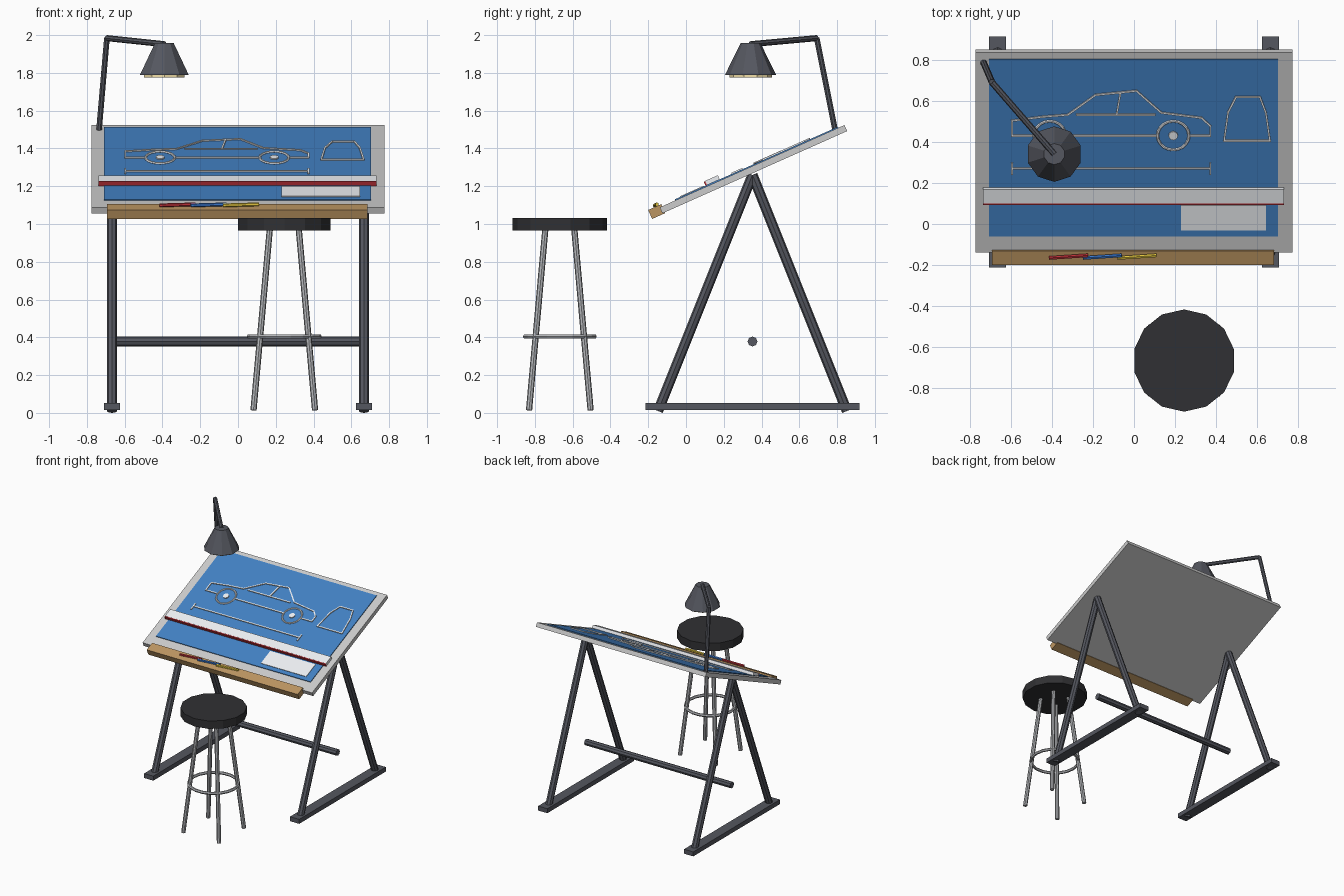
import bpy, bmesh, math
from mathutils import Vector, Matrix

if "Cube" in bpy.data.objects:
    bpy.data.objects.remove(bpy.data.objects["Cube"])

TILT = math.radians(24)
BOARD = Matrix.Translation((0, 0.357, 1.29)) @ Matrix.Rotation(TILT, 4, 'X')
TOP = 0.0175  # board surface height in board space


def mat(name, r, g, b):
    m = bpy.data.materials.new(name)
    m.diffuse_color = (r, g, b, 1)
    m.use_nodes = True
    m.node_tree.nodes["Principled BSDF"].inputs["Base Color"].default_value = m.diffuse_color
    return m


STEEL = mat("dark_steel", 0.09, 0.095, 0.115)
CHROME = mat("chrome", 0.45, 0.46, 0.48)
BLUE = mat("blueprint_blue", 0.055, 0.22, 0.55)
WHITE = mat("ink_white", 0.85, 0.87, 0.9)
RED = mat("red", 0.5, 0.03, 0.04)
PENCIL_BLUE = mat("pencil_blue", 0.04, 0.18, 0.6)
YELLOW = mat("yellow", 0.75, 0.55, 0.05)
WOOD = mat("wood", 0.5, 0.3, 0.12)
BLACK = mat("black_vinyl", 0.03, 0.03, 0.033)
GLOW = mat("lamp_glow", 0.9, 0.75, 0.4)


def finish(name, bm, material=None):
    me = bpy.data.meshes.new(name)
    bm.to_mesh(me)
    bm.free()
    ob = bpy.data.objects.new(name, me)
    bpy.context.collection.objects.link(ob)
    if material:
        me.materials.append(material)
    return ob


def add_box(bm, size, matrix):
    bmesh.ops.create_cube(bm, size=1, matrix=matrix @ Matrix.Diagonal((*size, 1)))


def box(name, size, loc, material=None, frame=Matrix()):
    bm = bmesh.new()
    add_box(bm, size, frame @ Matrix.Translation(loc))
    return finish(name, bm, material)


def rod(name, a, b, r, material, sides=8, r2=None):
    a, b = Vector(a), Vector(b)
    d = b - a
    rot = Matrix() if abs(d.x) + abs(d.y) < 1e-6 else d.to_track_quat('Z', 'Y').to_matrix().to_4x4()
    bm = bmesh.new()
    bmesh.ops.create_cone(bm, cap_ends=True, segments=sides, radius1=r,
                          radius2=r if r2 is None else r2, depth=d.length,
                          matrix=Matrix.Translation((a + b) / 2) @ rot)
    return finish(name, bm, material)


def ring(name, major, minor, matrix, material, n, m):
    bpy.ops.mesh.primitive_torus_add(major_radius=major, minor_radius=minor,
                                     major_segments=n, minor_segments=m)
    ob = bpy.context.object
    ob.name = name
    ob.data.transform(matrix)
    ob.data.materials.append(material)
    return ob


def plan_v(y):
    """Plan-view y to distance along the board."""
    return (y - 0.348) / math.cos(TILT)


# Trestles: foot and A-shaped legs on each side
for side, x in (("left", -0.667), ("right", 0.667)):
    box(side + "_foot", (0.084, 1.132, 0.037), (x, 0.352, 0.035), STEEL)
    for end, y in (("front", -0.148), ("back", 0.852)):
        rod(f"{side}_{end}_leg", (x, y, 0.01), (x, 0.352, 1.26), 0.027, STEEL)
rod("cross_bar", (-0.667, 0.352, 0.378), (0.667, 0.352, 0.378), 0.026, STEEL)

# Board, paper, title block
box("drawing_board", (1.55, 1.071, 0.035), (0, 0, 0), None, BOARD)
box("blueprint_sheet", (1.413, 0.946, 0.006), (-0.002, 0.027, TOP + 0.003), BLUE, BOARD)
box("title_block", (0.414, 0.134, 0.006), (0.438, plan_v(0.032), TOP + 0.007), WHITE, BOARD)

# Sliding straightedge with red edge
box("straightedge", (1.471, 0.074, 0.024), (-0.002, plan_v(0.145), TOP + 0.018), WHITE, BOARD)
box("straightedge_red_edge", (1.471, 0.008, 0.024), (-0.002, plan_v(0.145) - 0.041, TOP + 0.017), RED, BOARD)

# Pencil tray and pencils
box("pencil_tray", (1.38, 0.076, 0.052), (-0.004, -0.559, 0.0036), WOOD, BOARD)
for name, x, m in (("red", -0.32, RED), ("blue", -0.155, PENCIL_BLUE), ("yellow", 0.015, YELLOW)):
    a = BOARD @ Vector((x - 0.095, -0.556, 0.038))
    b = BOARD @ Vector((x + 0.095, -0.542, 0.038))
    rod(name + "_pencil", a, b, 0.01, m, 6)

# Car drawing as raised lines (plan x, plan y)
body = [(-0.5, 0.434), (-0.597, 0.434), (-0.597, 0.507), (-0.45, 0.526), (-0.324, 0.536),
        (-0.188, 0.633), (0.012, 0.653), (0.134, 0.546), (0.33, 0.521), (0.373, 0.482),
        (0.373, 0.434), (0.273, 0.434)]
rear_view = [(0.441, 0.409), (0.46, 0.546), (0.499, 0.623), (0.616, 0.623), (0.645, 0.546),
             (0.665, 0.409), (0.441, 0.409)]
strokes = [body, rear_view,
           [(-0.33, 0.434), (0.11, 0.434)],
           [(-0.28, 0.536), (0.1, 0.536)],
           [(-0.066, 0.645), (-0.085, 0.536)],
           [(-0.597, 0.273), (0.373, 0.273)],
           [(-0.597, 0.246), (-0.597, 0.298)],
           [(0.373, 0.246), (0.373, 0.298)]]
bm = bmesh.new()
for stroke in strokes:
    pts = [Vector((x, plan_v(y), TOP + 0.009)) for x, y in stroke]
    for a, b in zip(pts, pts[1:]):
        d = b - a
        add_box(bm, (d.length + 0.008, 0.009, 0.008),
                BOARD @ Matrix.Translation((a + b) / 2) @ Matrix.Rotation(math.atan2(d.y, d.x), 4, 'Z'))
finish("car_drawing_lines", bm, WHITE)
for name, x in (("rear", -0.412), ("front", 0.192)):
    c = Vector((x, plan_v(0.434), TOP + 0.008))
    ring(name + "_wheel_drawing", 0.077, 0.007, BOARD @ Matrix.Translation(c), WHITE, 20, 6)
    up = Vector((0, 0, 0.005))
    rod(name + "_hub_drawing", BOARD @ (c - up), BOARD @ (c + up), 0.023, WHITE, 12)

# Lamp
elbow = (-0.694, 0.692, 1.984)
rod("lamp_lower_arm", (-0.736, 0.79, 1.495), elbow, 0.016, STEEL)
rod("lamp_upper_arm", elbow, (-0.39, 0.342, 1.952), 0.016, STEEL)
rod("lamp_shade", (-0.39, 0.342, 1.789), (-0.39, 0.342, 1.958), 0.136, STEEL, 10, 0.052)
rod("lamp_diffuser", (-0.39, 0.342, 1.776), (-0.39, 0.342, 1.796), 0.112, GLOW, 10)

# Stool
SX, SY = 0.245, -0.668
rod("stool_seat", (SX, SY, 0.966), (SX, SY, 1.031), 0.25, BLACK, 14)
for i, (sx, sy) in enumerate(((-1, -1), (1, -1), (1, 1), (-1, 1))):
    rod(f"stool_leg_{i + 1}", (SX + sx * 0.163, SY + sy * 0.163, 0.014),
        (SX + sx * 0.076, SY + sy * 0.076, 0.98), 0.0165, CHROME)
ring("stool_foot_ring", 0.187, 0.012, Matrix.Translation((SX, SY, 0.404)), CHROME, 18, 6)
